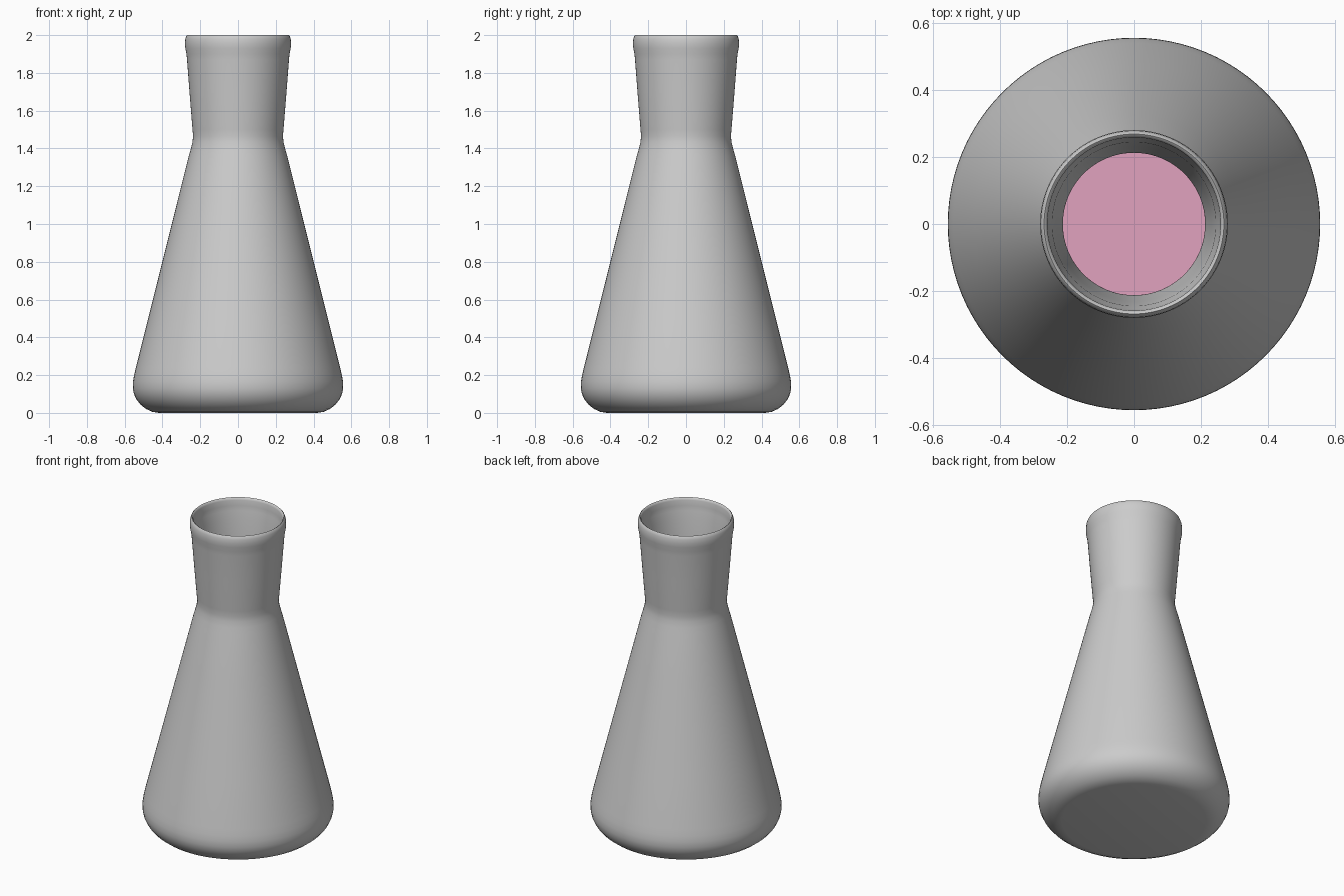
import bpy, bmesh, math
from mathutils import Vector

if "Cube" in bpy.data.objects:
    bpy.data.objects.remove(bpy.data.objects["Cube"])

SEGMENTS = 96
WALL = 0.025
LEVEL = 0.8  # liquid surface height


def lathe(name, profile, angle=40):
    """Spin a (radius, height) profile around z; zero radii become poles."""
    bm = bmesh.new()
    rings = []
    for r, z in profile:
        if r < 1e-6:
            rings.append([bm.verts.new((0, 0, z))] * SEGMENTS)
        else:
            rings.append([bm.verts.new((r * math.cos(2 * math.pi * i / SEGMENTS),
                                        r * math.sin(2 * math.pi * i / SEGMENTS), z))
                          for i in range(SEGMENTS)])
    for a, b in zip(rings, rings[1:]):
        for i in range(SEGMENTS):
            j = (i + 1) % SEGMENTS
            bm.faces.new(list(dict.fromkeys((a[i], a[j], b[j], b[i]))))
    bmesh.ops.recalc_face_normals(bm, faces=bm.faces)
    mesh = bpy.data.meshes.new(name)
    bm.to_mesh(mesh)
    bm.free()
    ob = bpy.data.objects.new(name, mesh)
    bpy.context.collection.objects.link(ob)
    bpy.ops.object.select_all(action='DESELECT')
    ob.select_set(True)
    bpy.context.view_layer.objects.active = ob
    bpy.ops.object.shade_smooth_by_angle(angle=math.radians(angle))
    return ob


def inset(profile, d):
    """Offset a profile towards the axis side by d."""
    pts = [Vector(p) for p in profile]
    out = []
    for i, p in enumerate(pts):
        t = pts[min(i + 1, len(pts) - 1)] - pts[max(i - 1, 0)]
        n = Vector((-t.y, t.x)).normalized()
        out.append((max(p.x + n.x * d, 0), p.y + n.y * d))
    return out


# outer silhouette: base, cone, shoulder, neck, lip
base = [(0.42, 0), (0.455, 0.006), (0.487, 0.021), (0.515, 0.043), (0.537, 0.07),
        (0.551, 0.1), (0.557, 0.13), (0.556, 0.165), (0.55, 0.2), (0.541, 0.24)]
cone = [(0.541 - 0.2505 * (z - 0.24), z) for z in (0.5, 0.8, 1.1, 1.36)]
neck = [(0.249, 1.4), (0.241, 1.435), (0.238, 1.465), (0.241, 1.5), (0.257, 1.7), (0.27, 1.87)]
lip = [(0.273, 1.9), (0.279, 1.93), (0.281, 1.955), (0.279, 1.98), (0.274, 1.995), (0.269, 2.0)]
inner_lip = [(0.263, 1.996), (0.259, 1.985), (0.258, 1.95), (0.254, 1.92)]

wall = base + cone + neck
inner = inset(wall, WALL)
lathe("flask", [(0, 0)] + wall + lip + inner_lip + inner[::-1] + [(0, WALL)])

# liquid resting just inside the glass
gap = 0.03
inside = [p for p in inset(base + cone, gap) if p[1] < LEVEL - 0.02]
surface_r = 0.541 - 0.2505 * (LEVEL - 0.24) - gap * 1.03
liquid = lathe("liquid", [(0, gap)] + inside + [(surface_r, LEVEL), (0, LEVEL)])
pink = bpy.data.materials.new("pink_liquid")
pink.diffuse_color = (0.75, 0.36, 0.52, 1)
pink.use_nodes = True
pink.node_tree.nodes["Principled BSDF"].inputs["Base Color"].default_value = pink.diffuse_color
liquid.data.materials.append(pink)
